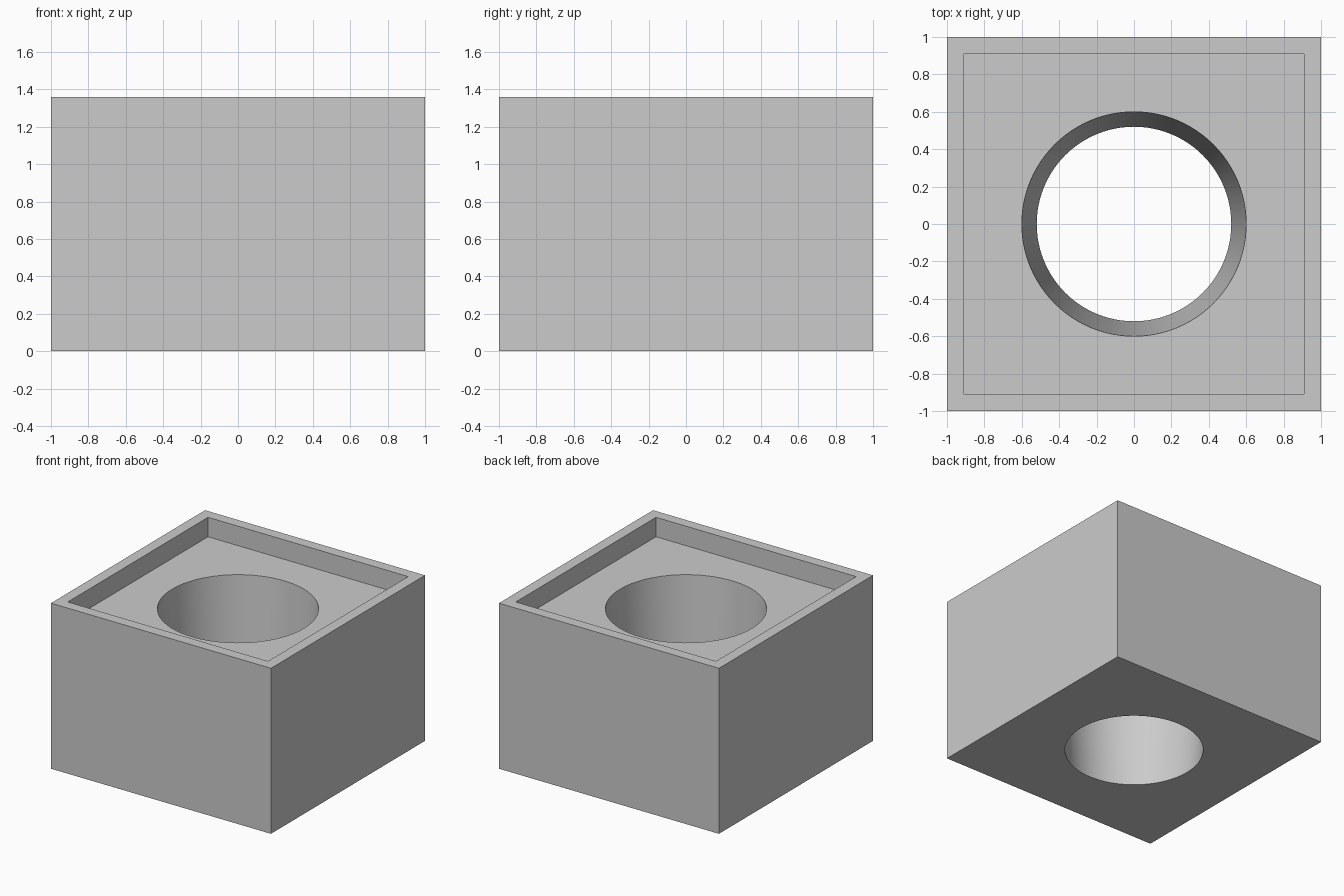
import bpy

if "Cube" in bpy.data.objects:
    bpy.data.objects.remove(bpy.data.objects["Cube"], do_unlink=True)

HEIGHT = 1.36
FLOOR = 1.2            # height of the recess floor
RECESS = 0.91          # half width of the recess
R_TOP, R_BOTTOM = 0.6, 0.52
OVER = 0.1             # how far cutters overshoot the block

grey = bpy.data.materials.new("plain_grey")
grey.use_nodes = True
colour = (0.6, 0.6, 0.6, 1)
grey.diffuse_color = colour
grey.node_tree.nodes["Principled BSDF"].inputs["Base Color"].default_value = colour


def box(name, half, z0, z1):
    bpy.ops.mesh.primitive_cube_add(size=1, location=(0, 0, (z0 + z1) / 2))
    ob = bpy.context.object
    ob.name = name
    ob.scale = (2 * half, 2 * half, z1 - z0)
    bpy.ops.object.transform_apply(location=True, rotation=True, scale=True)
    ob.data.materials.append(grey)
    return ob


def cut(target, cutter):
    cutter.hide_render = True
    mod = target.modifiers.new("cut", "BOOLEAN")
    mod.operation = "DIFFERENCE"
    mod.solver = "EXACT"
    mod.object = cutter
    bpy.ops.object.select_all(action="DESELECT")
    bpy.context.view_layer.objects.active = target
    target.select_set(True)
    bpy.ops.object.modifier_apply(modifier=mod.name)
    bpy.data.objects.remove(cutter, do_unlink=True)


# Solid block
block = box("block", 1, 0, HEIGHT)

# Shallow square recess in the top
cut(block, box("recess_cutter", RECESS, FLOOR, HEIGHT + OVER))

# Tapered round hole, extended past both ends at the same slope
extra = (R_TOP - R_BOTTOM) / FLOOR * OVER
bpy.ops.mesh.primitive_cone_add(
    vertices=96, radius1=R_BOTTOM - extra, radius2=R_TOP + extra,
    depth=FLOOR + 2 * OVER, location=(0, 0, FLOOR / 2))
hole = bpy.context.object
hole.name = "hole_cutter"
hole.data.materials.append(grey)
cut(block, hole)

# Smooth hole wall, crisp edges elsewhere
bpy.ops.object.shade_smooth_by_angle(angle=0.5)
